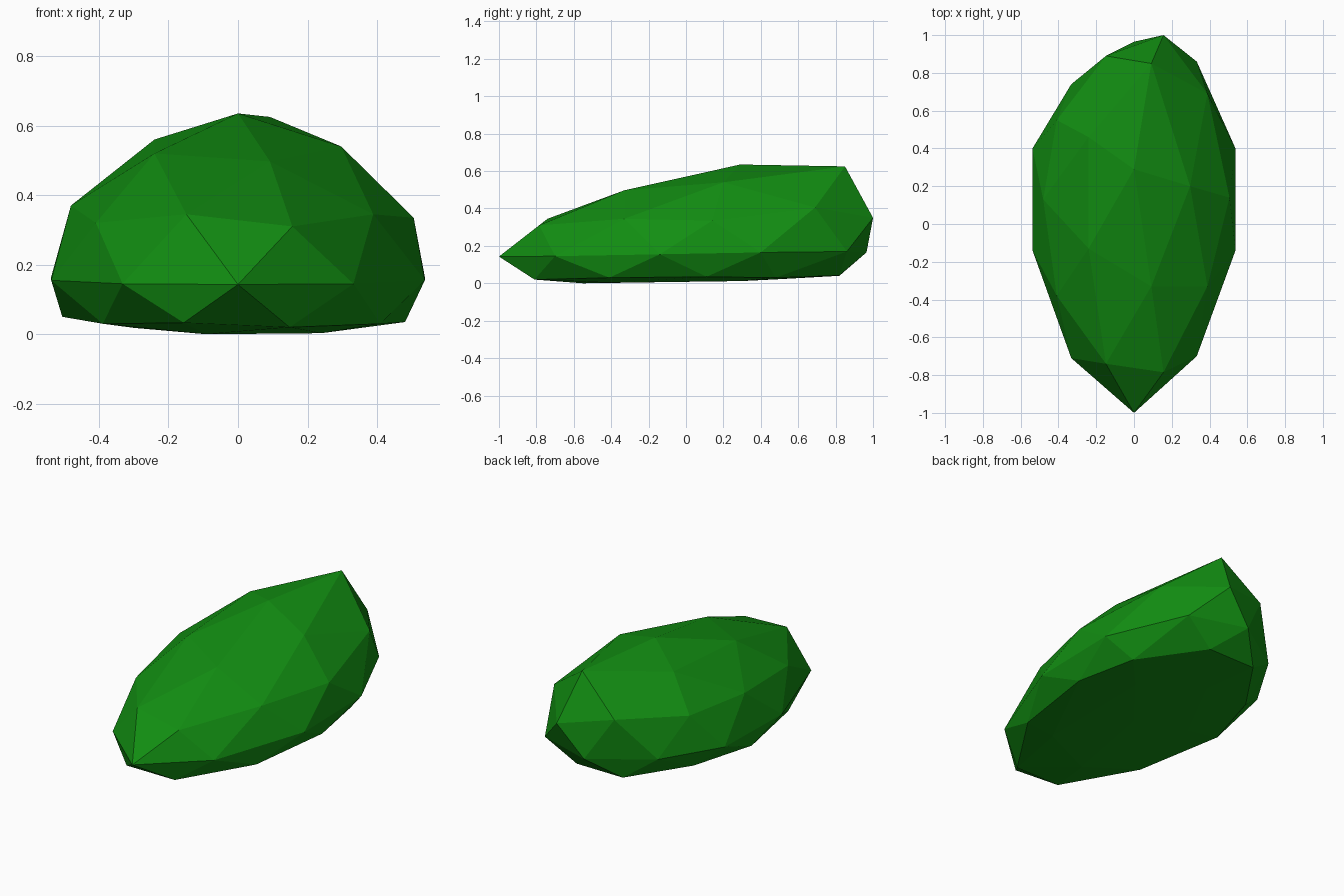
import bpy, bmesh, math

if "Cube" in bpy.data.objects:
    bpy.data.objects.remove(bpy.data.objects["Cube"])

# Sculpted (depth, height) of each vertex ring of an icosphere, from top to bottom,
# counter-clockwise from +x within each ring
RINGS = [
    [(.29, .635)],
    [(.20, .54), (.85, .625), (.46, .56), (-.13, .52), (-.33, .497)],
    [(.69, .405), (.89, .41), (.13, .37), (-.74, .345), (-.33, .345)],
    [(.14, .335), (1.0, .35), (.55, .375), (-.38, .32), (-.785, .31)],
    [(.40, .165), (.86, .17), (.965, .165), (.74, .165), (.40, .165),
     (-.14, .155), (-.71, .145), (-1.0, .143), (-.70, .145), (-.14, .155)],
    [(.48, .03), (.82, .04), (.10, .05), (-.83, .033), (-.41, .03)],
    [(.11, .035), (.82, .042), (.48, .045), (-.41, .03), (-.81, .02)],
    [(.30, .012), (.50, .022), (.10, .018), (-.55, .0), (-.40, .003)],
    [(0, .008)],
]
WIDTH = 0.565


def ring_order(v):
    angle = round(math.degrees(math.atan2(v.co.y, v.co.x))) % 360
    return (-round(v.co.z, 2), angle)


# Faceted dome with a flattened underside
bm = bmesh.new()
bmesh.ops.create_icosphere(bm, subdivisions=2, radius=1)
targets = [p for ring in RINGS for p in ring]
for v, (y, z) in zip(sorted(bm.verts, key=ring_order), targets):
    v.co = (v.co.x * WIDTH, y, z)
bmesh.ops.recalc_face_normals(bm, faces=bm.faces)
mesh = bpy.data.meshes.new("faceted_shell")
bm.to_mesh(mesh)
bm.free()
for p in mesh.polygons:
    p.use_smooth = False
shell = bpy.data.objects.new("faceted_shell", mesh)
bpy.context.collection.objects.link(shell)

# Green surface
green = bpy.data.materials.new("green")
green.diffuse_color = (0.006, 0.27, 0.006, 1)
green.use_nodes = True
green.node_tree.nodes["Principled BSDF"].inputs["Base Color"].default_value = green.diffuse_color
mesh.materials.append(green)
